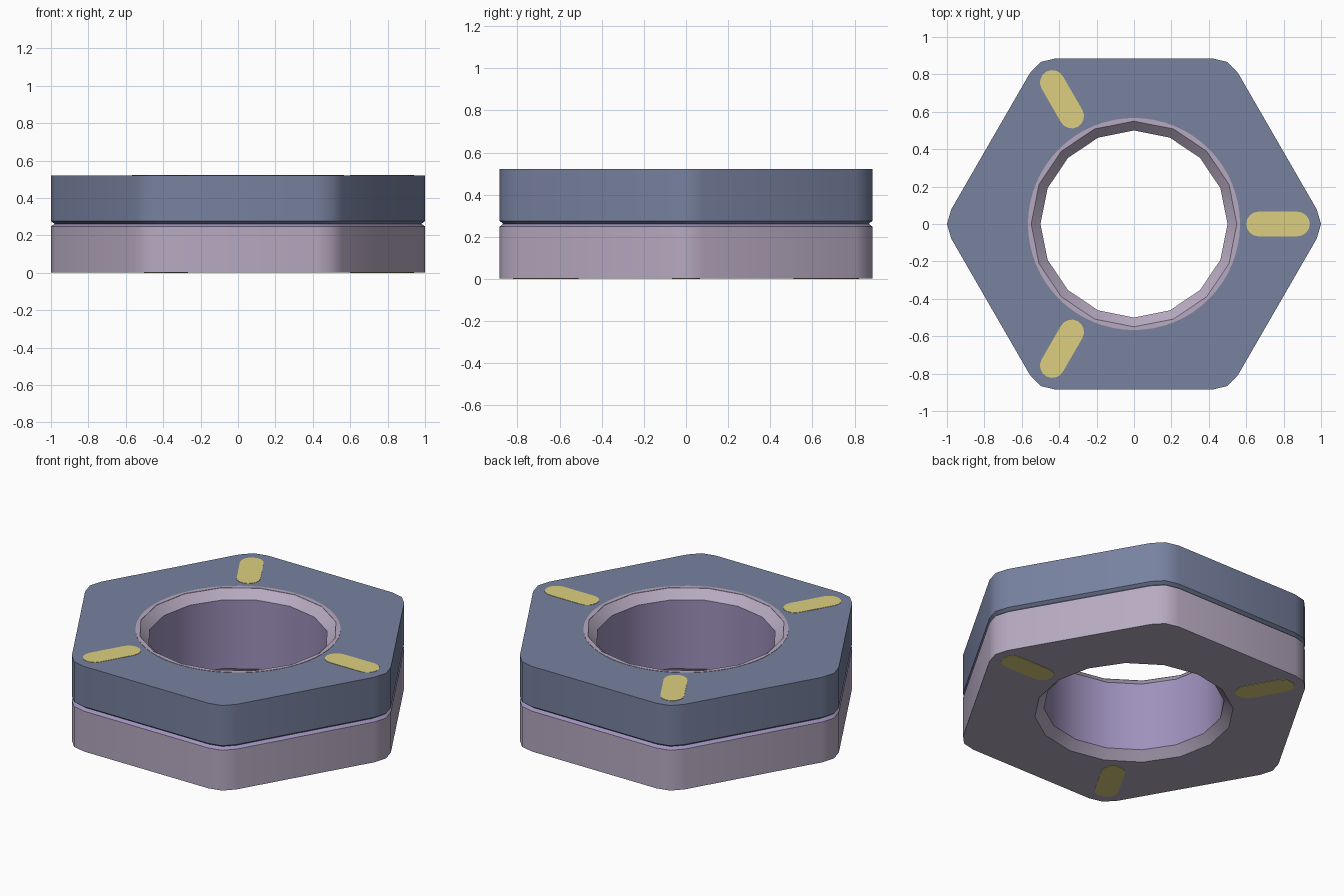
import bpy, bmesh, math
from math import pi, cos, sin, radians

if "Cube" in bpy.data.objects:
    bpy.data.objects.remove(bpy.data.objects["Cube"])

H = 0.523            # total height
LIFT = 0.002         # thickness of the painted plates


def material(name, r, g, b):
    lin = [((c / 255 + 0.055) / 1.055) ** 2.4 for c in (r, g, b)]
    m = bpy.data.materials.new(name)
    m.diffuse_color = (*lin, 1)
    m.use_nodes = True
    m.node_tree.nodes["Principled BSDF"].inputs["Base Color"].default_value = m.diffuse_color
    return m


BLUE = material("slate blue", 120, 130, 160)
MAUVE = material("mauve", 183, 170, 193)
PURPLE = material("soft purple", 158, 145, 188)
YELLOW = material("mustard", 220, 207, 126)


def finish(bm, name, mats, smooth=None):
    bmesh.ops.recalc_face_normals(bm, faces=bm.faces)
    me = bpy.data.meshes.new(name)
    bm.to_mesh(me)
    bm.free()
    for m in mats:
        me.materials.append(m)
    ob = bpy.data.objects.new(name, me)
    bpy.context.collection.objects.link(ob)
    if smooth:
        bpy.ops.object.select_all(action='DESELECT')
        ob.select_set(True)
        bpy.context.view_layer.objects.active = ob
        bpy.ops.object.shade_smooth_by_angle(angle=radians(smooth))
    return ob


def loop(bm, pts, z):
    return [bm.verts.new((x, y, z)) for x, y in pts]


def band(bm, a, b, mat):
    n = len(a)
    for i in range(n):
        j = (i + 1) % n
        bm.faces.new((a[i], a[j], b[j], b[i])).material_index = mat


def edges_of(bm, vs):
    return [bm.edges.get((vs[i], vs[i - 1])) for i in range(len(vs))]


# hexagon outline with softened corners, and a 16-sided hole
def hexagon(s=1.0):
    return [(s * r * cos(radians(60 * k + d)), s * r * sin(radians(60 * k + d)))
            for k in range(6) for d, r in ((-4.6, 0.98), (0, 1.0), (4.6, 0.98))]


def circle(r, n=16):
    return [(r * cos(2 * pi * i / n), r * sin(2 * pi * i / n)) for i in range(n)]


# nut body: outer wall with groove, bore with chamfers
bm = bmesh.new()
z0, z1 = LIFT, H - LIFT
outer = [loop(bm, hexagon(s), z) for s, z in
         ((1, z0), (1, 0.248), (0.98, 0.262), (1, 0.276), (1, z1))]
for i, m in enumerate((1, 2, 0, 0)):
    band(bm, outer[i], outer[i + 1], m)
bore = [loop(bm, circle(r), z) for r, z in
        ((0.55, z0), (0.5, z0 + 0.05), (0.5, z1 - 0.05), (0.55, z1))]
for i, m in enumerate((1, 2, 1)):
    band(bm, bore[i], bore[i + 1], m)
for k, m in ((0, 1), (-1, 0)):
    res = bmesh.ops.triangle_fill(bm, use_beauty=True,
                                  edges=edges_of(bm, outer[k]) + edges_of(bm, bore[k]))
    for f in res["geom"]:
        if isinstance(f, bmesh.types.BMFace):
            f.material_index = m
finish(bm, "nut_body", (BLUE, MAUVE, PURPLE), 40)

# thin painted ring around the top of the hole
bm = bmesh.new()
N = 64
inner = []
for i in range(N):
    a = 2 * pi * i / N
    r = 0.55 * cos(pi / 16) / cos(a % (pi / 8) - pi / 16)
    inner.append((r * cos(a), r * sin(a)))
rings = [loop(bm, p, z) for p, z in ((inner, z1), (circle(0.567, N), z1),
                                     (circle(0.567, N), H), (inner, H))]
for i in range(4):
    band(bm, rings[i], rings[(i + 1) % 4], 0)
finish(bm, "hole_rim_band", (MAUVE,))


# rounded marker stripes on the top and bottom faces
def stripe(name, angle, za, zb, x0=0.60, x1=0.94, w=0.066):
    bm = bmesh.new()
    ca, sa = cos(angle), sin(angle)
    pts = []
    for cx, start in ((x1 - w, -pi / 2), (x0 + w, pi / 2)):
        for i in range(9):
            t = start + pi * i / 8
            x, y = cx + w * cos(t), w * sin(t)
            pts.append((x * ca - y * sa, x * sa + y * ca))
    lo, hi = loop(bm, pts, za), loop(bm, pts, zb)
    band(bm, lo, hi, 0)
    bm.faces.new(lo)
    bm.faces.new(hi)
    finish(bm, name, (YELLOW,))


for k in range(3):
    stripe(f"top_stripe_{k + 1}", 2 * pi * k / 3, z1, H)
    stripe(f"bottom_stripe_{k + 1}", 2 * pi * k / 3, 0, z0)
